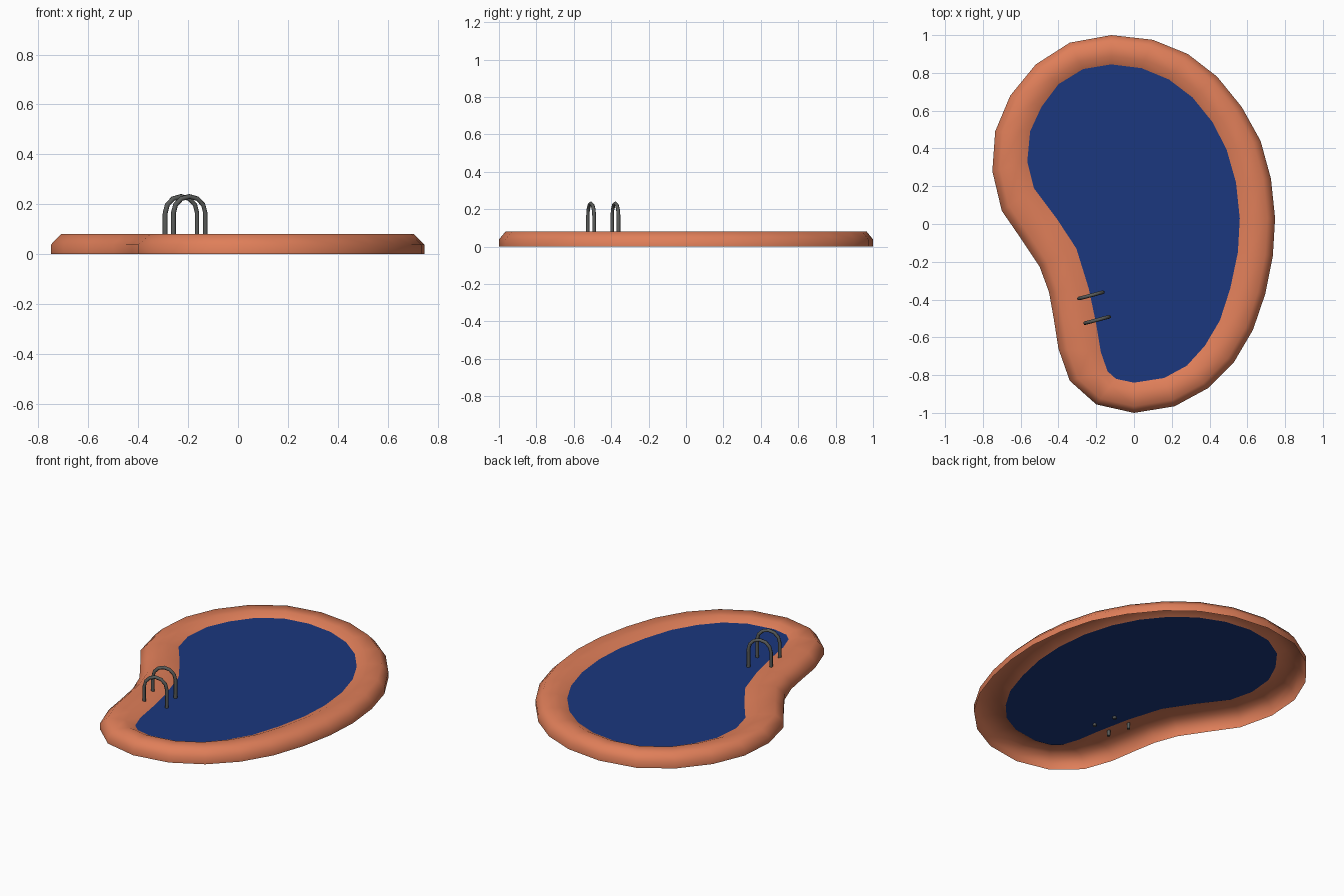
import bpy, bmesh, math
from mathutils import Vector

if "Cube" in bpy.data.objects:
    bpy.data.objects.remove(bpy.data.objects["Cube"])

# Plan outlines of the kidney shape: outer rim edge and waterline
OUTER = [(-.12, 1), (.10, .975), (.285, .90), (.44, .78), (.57, .62), (.67, .44), (.725, .24),
         (.747, .03), (.735, -.17), (.695, -.37), (.63, -.56), (.53, -.73), (.39, -.87), (.215, -.965),
         (0, -1), (-.20, -.955), (-.34, -.83), (-.40, -.66), (-.425, -.5), (-.45, -.36), (-.50, -.225),
         (-.60, -.075), (-.70, .07), (-.75, .28), (-.735, .49), (-.655, .68), (-.52, .845), (-.34, .96)]
INNER = [(-.12, .845), (.04, .825), (.185, .765), (.31, .67), (.415, .54), (.49, .395), (.54, .22),
         (.56, .03), (.55, -.15), (.51, -.34), (.455, -.51), (.375, -.645), (.28, -.75), (.16, -.815),
         (0, -.84), (-.095, -.82), (-.14, -.78), (-.175, -.68), (-.20, -.53), (-.24, -.34), (-.305, -.13),
         (-.41, .03), (-.53, .19), (-.565, .33), (-.55, .49), (-.49, .62), (-.40, .74), (-.27, .82)]
# Rim cross-section: (fraction from outer to inner edge, height)
PROFILE = [(0, 0), (0, .038), (.22, .08), (.72, .08), (1, .058)]


def material(name, color):
    m = bpy.data.materials.new(name)
    m.diffuse_color = (*color, 1)
    m.use_nodes = True
    m.node_tree.nodes["Principled BSDF"].inputs["Base Color"].default_value = m.diffuse_color
    return m


def add_object(name, bm, mat):
    mesh = bpy.data.meshes.new(name)
    bm.to_mesh(mesh)
    bm.free()
    mesh.materials.append(mat)
    ob = bpy.data.objects.new(name, mesh)
    bpy.context.collection.objects.link(ob)
    return ob


# Rim: open-bottomed shell lofted between the two outlines
bm = bmesh.new()
rings = [[bm.verts.new((*Vector(o).lerp(Vector(i), t), z)) for o, i in zip(OUTER, INNER)]
         for t, z in PROFILE]
n = len(OUTER)
for a, b in zip(rings, rings[1:]):
    for k in range(n):
        j = (k + 1) % n
        bm.faces.new((a[k], b[k], b[j], a[j])).smooth = True
bm.normal_update()
if sum(f.normal.z for f in bm.faces) < 0:
    bmesh.ops.reverse_faces(bm, faces=bm.faces)
add_object("pool_rim", bm, material("terracotta", (.74, .21, .10)))

# Water surface
bm = bmesh.new()
bm.faces.new([bm.verts.new((x, y, .058)) for x, y in reversed(INNER)])
add_object("water", bm, material("water_blue", (.0105, .038, .21)))

# Two arched ladder rails
metal = material("dark_metal", (.10, .105, .10))


def rail(name, cx, cy):
    along = Vector((.967, .255, 0))
    r, spring, base = .066, .165, .045
    path = [(-r, base)]
    path += [(-r * math.cos(math.pi * k / 6), spring + r * math.sin(math.pi * k / 6)) for k in range(7)]
    path += [(r, base)]
    cu = bpy.data.curves.new(name, 'CURVE')
    cu.dimensions = '3D'
    cu.bevel_depth = .01
    cu.bevel_resolution = 1
    cu.use_fill_caps = True
    sp = cu.splines.new('POLY')
    sp.points.add(len(path) - 1)
    for p, (u, z) in zip(sp.points, path):
        p.co = (*(Vector((cx, cy, z)) + along * u), 1)
    cu.materials.append(metal)
    bpy.context.collection.objects.link(bpy.data.objects.new(name, cu))


rail("ladder_rail_left", -.228, -.378)
rail("ladder_rail_right", -.195, -.508)
